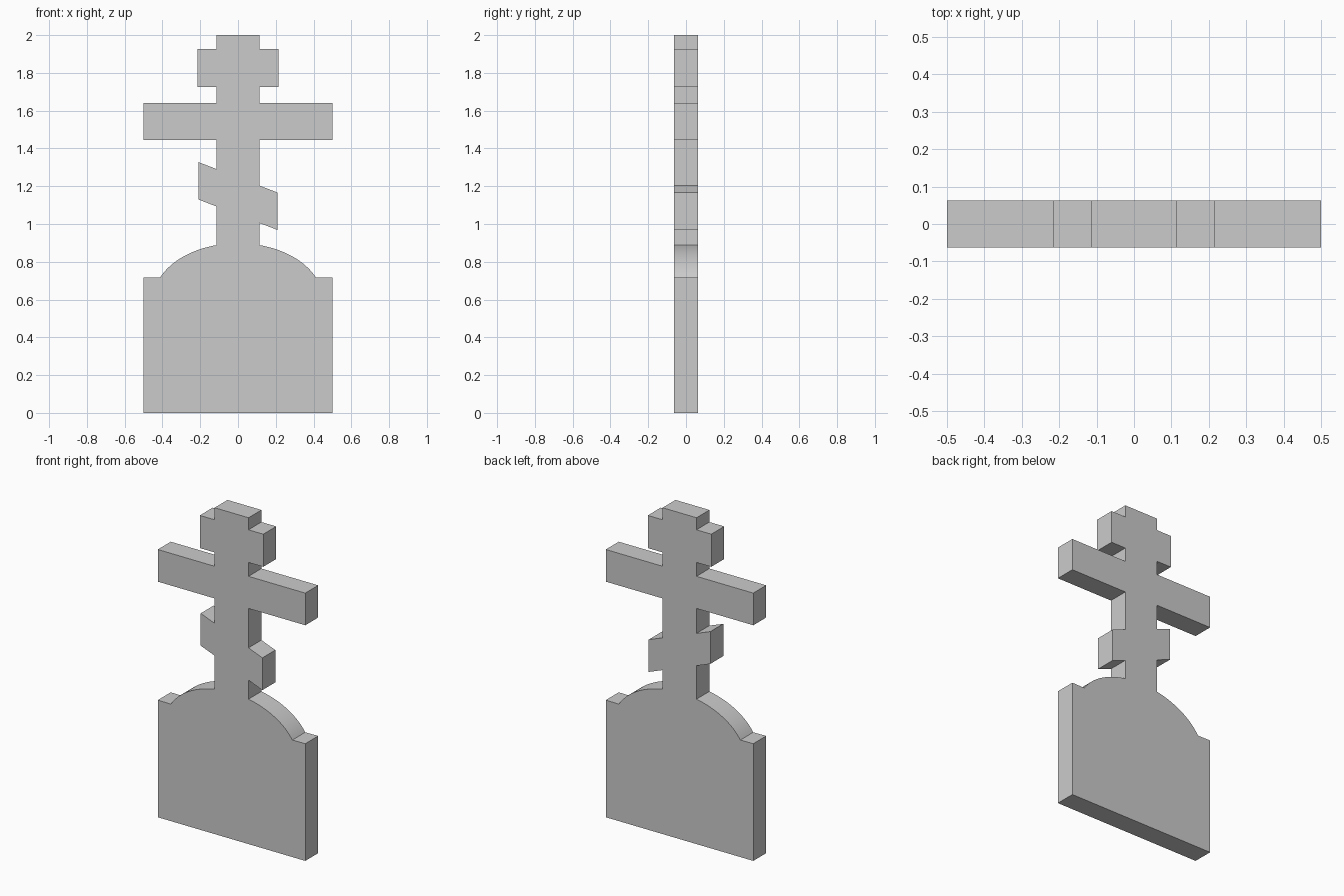
import bpy, bmesh, math

if "Cube" in bpy.data.objects:
    bpy.data.objects.remove(bpy.data.objects["Cube"])

DEPTH = 0.125
POST = 0.115          # half width of the upright
SLOPE = -0.385        # tilt of the lower bar


def half_outline(side):
    """Outline of one half, from the base up to the top of the upright."""
    pts = [(0.5, 0.0), (0.5, 0.718)]
    # Domed shoulder: part of an ellipse
    a, b, c = 0.448, 0.298, 0.60
    t0, t1 = math.acos(0.412 / a), math.acos(POST / a)
    n = 16
    for i in range(n + 1):
        t = t0 + (t1 - t0) * i / n
        pts.append((a * math.cos(t), c + b * math.sin(t)))

    # Slanted lower bar
    def tilt(x, z):
        return (x, z + SLOPE * x * side)
    pts += [tilt(POST, 1.049), tilt(0.209, 1.049), tilt(0.209, 1.247), tilt(POST, 1.247)]
    # Wide bar and short upper bar
    for half, low, high in ((0.5, 1.444, 1.641), (0.215, 1.726, 1.926)):
        pts += [(POST, low), (half, low), (half, high), (POST, high)]
    pts.append((POST, 2.0))
    return [(x * side, z) for x, z in pts]


# Slab, dome and cross as one extruded silhouette
outline = half_outline(1) + half_outline(-1)[::-1]
bm = bmesh.new()
face = bm.faces.new([bm.verts.new((x, -DEPTH / 2, z)) for x, z in outline])
ext = bmesh.ops.extrude_face_region(bm, geom=[face], use_keep_orig=True)
moved = [v for v in ext["geom"] if isinstance(v, bmesh.types.BMVert)]
bmesh.ops.translate(bm, vec=(0, DEPTH, 0), verts=moved)
bmesh.ops.recalc_face_normals(bm, faces=bm.faces[:])
mesh = bpy.data.meshes.new("cross_headstone")
bm.to_mesh(mesh)
bm.free()

stone = bpy.data.objects.new("cross_headstone", mesh)
bpy.context.collection.objects.link(stone)
bpy.context.view_layer.objects.active = stone
stone.select_set(True)
bpy.ops.object.shade_smooth_by_angle(angle=math.radians(20))
